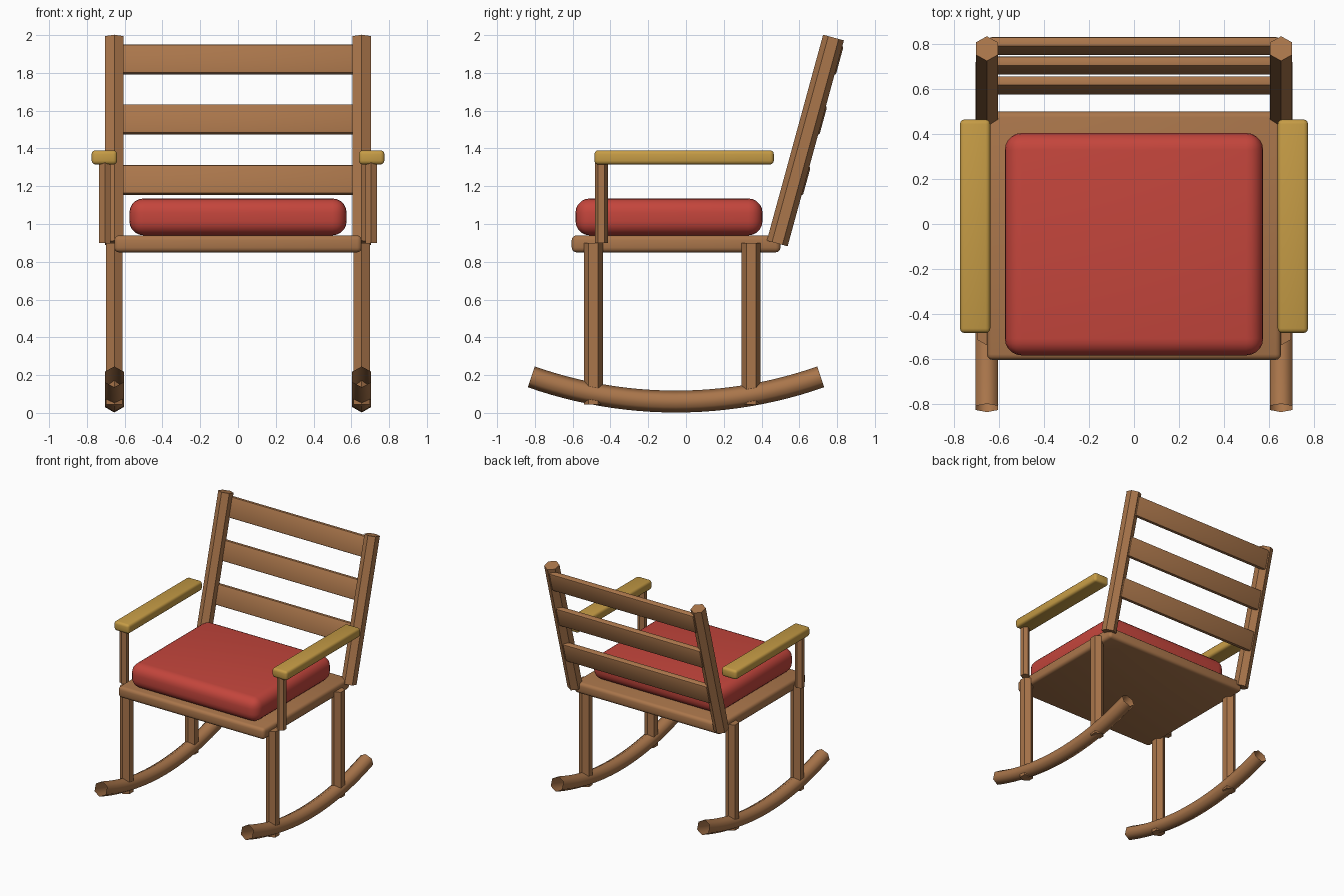
import bpy
import bmesh
from math import sin, cos, pi, radians, atan2
from mathutils import Matrix, Vector

if "Cube" in bpy.data.objects:
    bpy.data.objects.remove(bpy.data.objects["Cube"], do_unlink=True)


def material(name, rgb):
    m = bpy.data.materials.new(name)
    m.use_nodes = True
    m.diffuse_color = (*rgb, 1)
    m.node_tree.nodes["Principled BSDF"].inputs["Base Color"].default_value = (*rgb, 1)
    return m


WOOD = material("brown wood", (0.40, 0.18, 0.07))
GOLD = material("golden wood", (0.56, 0.33, 0.06))
RED = material("red fabric", (0.55, 0.06, 0.045))


def finish(name, bm, mat, smooth_angle=None):
    bmesh.ops.recalc_face_normals(bm, faces=bm.faces)
    mesh = bpy.data.meshes.new(name)
    bm.to_mesh(mesh)
    bm.free()
    mesh.materials.append(mat)
    obj = bpy.data.objects.new(name, mesh)
    bpy.context.collection.objects.link(obj)
    if smooth_angle:
        bpy.ops.object.select_all(action="DESELECT")
        obj.select_set(True)
        bpy.context.view_layer.objects.active = obj
        bpy.ops.object.shade_smooth_by_angle(angle=radians(smooth_angle))
    return obj


def soft_box(name, low, high, bevel, mat, segments=3, tilt=0):
    """Box between two corners with rounded edges, tilted about x."""
    low, high = Vector(low), Vector(high)
    bm = bmesh.new()
    bmesh.ops.create_cube(bm, size=1)
    bmesh.ops.scale(bm, vec=high - low, verts=bm.verts)
    bmesh.ops.bevel(bm, geom=bm.edges[:], offset=bevel, segments=segments,
                    profile=0.5, affect="EDGES")
    place = Matrix.Translation((low + high) / 2) @ Matrix.Rotation(tilt, 4, "X")
    bmesh.ops.transform(bm, matrix=place, verts=bm.verts)
    return finish(name, bm, mat, 40)


def hex_rod(name, x, path, radius, capped=True, smooth_angle=None):
    """Six-sided rod swept along (y, z) points in a plane of constant x."""
    bm = bmesh.new()
    rings = []
    for i, (y, z) in enumerate(path):
        y0, z0 = path[max(i - 1, 0)]
        y1, z1 = path[min(i + 1, len(path) - 1)]
        normal = Vector((0, z0 - z1, y1 - y0)).normalized()
        ring = []
        for k in range(6):
            a = pi / 2 + k * pi / 3
            offset = Vector((cos(a), 0, 0)) + normal * sin(a)
            ring.append(bm.verts.new(Vector((x, y, z)) + offset * radius))
        rings.append(ring)
    for a, b in zip(rings, rings[1:]):
        for k in range(6):
            n = (k + 1) % 6
            bm.faces.new((a[k], a[n], b[n], b[k]))
    if capped:
        bm.faces.new(rings[0])
        bm.faces.new(rings[-1])
    return finish(name, bm, WOOD, smooth_angle)


# Seat board and cushion
soft_box("seat", (-0.655, -0.605, 0.85), (0.655, 0.50, 0.94), 0.025, WOOD)
soft_box("cushion", (-0.575, -0.585, 0.94), (0.575, 0.405, 1.135), 0.075, RED, 5)

# Shallow arc followed by both rockers
ARC_RADIUS, HALF_ANGLE, STEPS = 2.31, 0.338, 24
arc = []
for i in range(STEPS + 1):
    t = HALF_ANGLE * (2 * i / STEPS - 1)
    arc.append((-0.053 + ARC_RADIUS * sin(t), 0.06 + ARC_RADIUS * (1 - cos(t))))

# Leaning back frame
BACK_LOW, BACK_HIGH = Vector((0.483, 0.897)), Vector((0.781, 1.987))
lean = atan2(BACK_HIGH.x - BACK_LOW.x, BACK_HIGH.y - BACK_LOW.y)

# Paired parts
for side, s in (("left", 1), ("right", -1)):
    x = 0.655 * s
    hex_rod(side + "_rocker", x, arc, 0.058, capped=False, smooth_angle=80)
    hex_rod(side + "_front_leg", x, [(-0.49, 0.045), (-0.49, 0.9)], 0.05)
    hex_rod(side + "_back_leg", x, [(0.345, 0.045), (0.345, 0.9)], 0.05)
    hex_rod(side + "_back_post", x, [BACK_LOW[:], BACK_HIGH[:]], 0.057)
    hex_rod(side + "_arm_support", 0.705 * s, [(-0.448, 0.9), (-0.448, 1.33)], 0.035)
    inner, outer = sorted((0.64 * s, 0.775 * s))
    soft_box(side + "_armrest", (inner, -0.485, 1.315), (outer, 0.465, 1.39), 0.02, GOLD)

# Three slats behind the post centre line
for name, z in (("lower", 1.232), ("middle", 1.553), ("upper", 1.87)):
    y = 0.6175 + (z - 1.232) * 0.273
    soft_box(name + "_slat", (-0.645, y - 0.0225, z - 0.079),
             (0.645, y + 0.0225, z + 0.079), 0.01, WOOD, 2, tilt=-lean)
